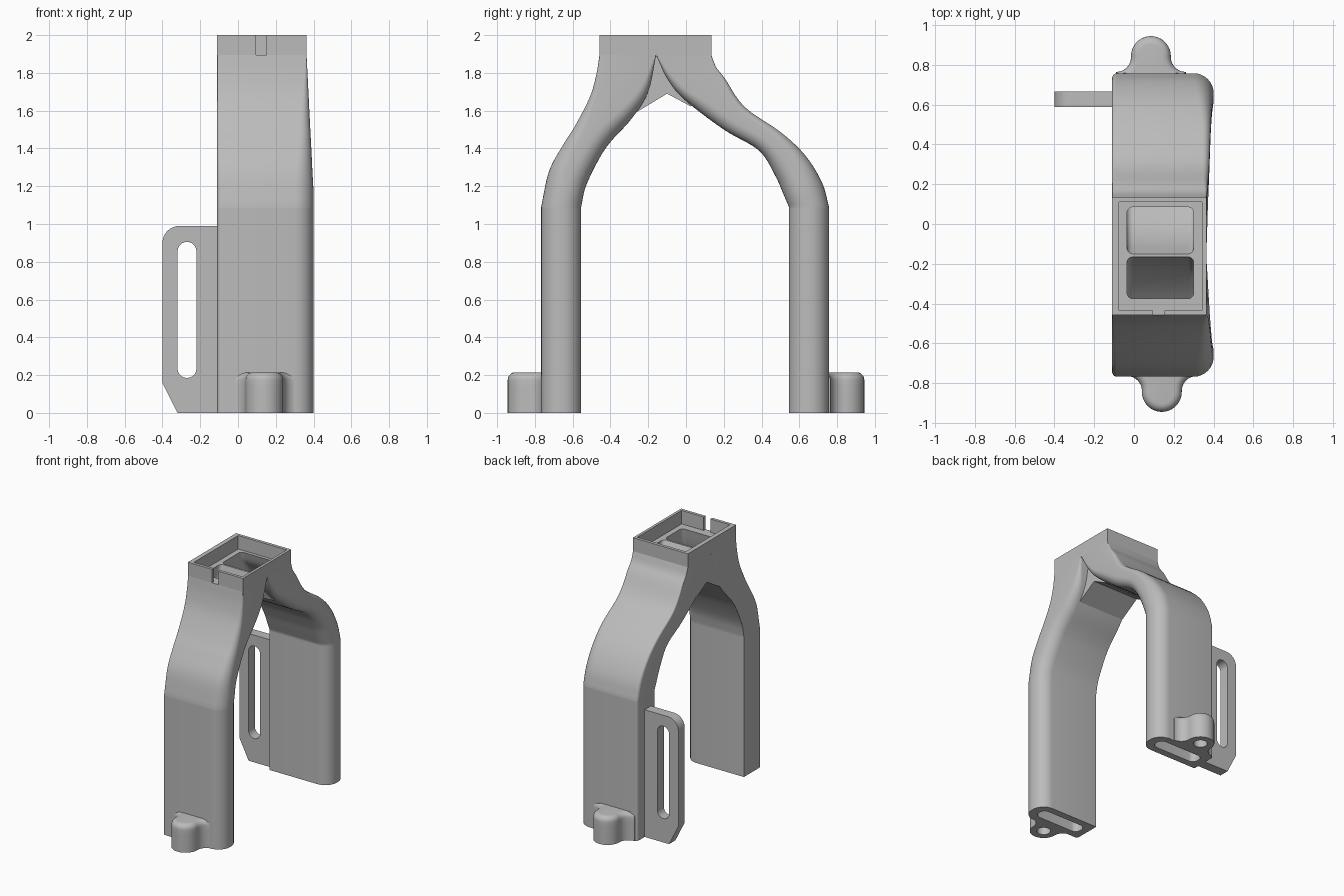
import bpy, bmesh, math
from mathutils import Vector

if "Cube" in bpy.data.objects:
    bpy.data.objects.remove(bpy.data.objects["Cube"])

grey = bpy.data.materials.new("plain grey")
grey.use_nodes = True
grey.diffuse_color = (0.5, 0.5, 0.5, 1)
grey.node_tree.nodes["Principled BSDF"].inputs["Base Color"].default_value = (0.5, 0.5, 0.5, 1)


def finish(name, bm):
    bmesh.ops.recalc_face_normals(bm, faces=bm.faces)
    mesh = bpy.data.meshes.new(name)
    bm.to_mesh(mesh)
    bm.free()
    mesh.materials.append(grey)
    obj = bpy.data.objects.new(name, mesh)
    bpy.context.collection.objects.link(obj)
    bpy.ops.object.select_all(action='DESELECT')
    obj.select_set(True)
    bpy.context.view_layer.objects.active = obj
    bpy.ops.object.shade_smooth_by_angle(angle=math.radians(32))
    return obj


def arc(cx, cy, r, start, end, n=8):
    return [(cx + r * math.cos(math.radians(start + (end - start) * k / n)),
             cy + r * math.sin(math.radians(start + (end - start) * k / n)))
            for k in range(n + 1)]


def prism(name, loops, place, low, high, bevel=0.0):
    """Extrude an outline (plus optional holes); place maps (u, v, height) to 3D."""
    bm = bmesh.new()
    edges = []
    for loop in loops:
        vs = [bm.verts.new(place(u, v, low)) for u, v in loop]
        edges += [bm.edges.new((vs[k - 1], vs[k])) for k in range(len(vs))]
    if len(loops) == 1:
        bm.faces.new(vs)
    else:
        bmesh.ops.triangle_fill(bm, edges=edges, use_beauty=True)
    ext = bmesh.ops.extrude_face_region(bm, geom=bm.faces[:], use_keep_orig=True)["geom"]
    top = [g for g in ext if isinstance(g, bmesh.types.BMVert)]
    step = Vector(place(0, 0, high)) - Vector(place(0, 0, low))
    bmesh.ops.translate(bm, verts=top, vec=step)
    if bevel:
        tops = set(top)
        rim = [e for e in bm.edges if set(e.verts) <= tops]
        bmesh.ops.bevel(bm, geom=rim, offset=bevel, segments=5, profile=0.5, affect='EDGES')
    return finish(name, bm)


# Hollow legs: each station is outer y, outer z, inner y, inner z
front_path = [(-.767, 1.09, -.555, 1.09), (-.725, 1.28, -.53, 1.2), (-.65, 1.42, -.46, 1.345),
              (-.587, 1.52, -.40, 1.434), (-.51, 1.67, -.286, 1.56), (-.475, 1.79, -.2, 1.70),
              (-.458, 1.895, -.158, 1.895)]
back_path = [(.757, 1.09, .545, 1.09), (.72, 1.22, .515, 1.16), (.63, 1.365, .47, 1.26),
             (.5, 1.487, .385, 1.39), (.31, 1.62, .2, 1.50), (.206, 1.77, -.01, 1.66),
             (.16, 1.83, -.1, 1.77), (.134, 1.895, -.158, 1.895)]


def smooth_path(points, steps=5):
    pts = [Vector(p) for p in points]
    pts = [pts[0] * 2 - pts[1]] + pts + [pts[-1] * 2 - pts[-2]]
    out = []
    for a, b, c, d in zip(pts, pts[1:], pts[2:], pts[3:]):
        for k in range(steps):
            t = k / steps
            out.append((2 * b + (c - a) * t + (2 * a - 5 * b + 4 * c - d) * t * t
                        + (3 * b - a - 3 * c + d) * t ** 3) / 2)
    return out + [pts[-2]]


def ring(bm, station, x0, x1, b0, b1, radii):
    """Rounded rectangle spanning x and the outer-to-inner direction."""
    outer, inner = Vector(station[:2]), Vector(station[2:])
    across = (inner - outer).normalized()
    b1 = (inner - outer).length - b1
    corners = [(x0, b0, 1, 1), (x1, b0, -1, 1), (x1, b1, -1, -1), (x0, b1, 1, -1)]
    verts = []
    for k, ((cx, cb, sx, sb), r) in enumerate(zip(corners, radii)):
        for x, b in arc(cx + sx * r, cb + sb * r, r, 180 + 90 * k, 270 + 90 * k):
            p = outer + across * b
            verts.append(bm.verts.new((x, p.x, p.y)))
    return verts


def leg(name, path, top_walls):
    bm = bmesh.new()
    start = path[0]
    stations = [Vector((start[0], z, start[2], z)) for z in (0, 1.08)] + smooth_path(path)
    skins, ducts = [], []
    for s in stations:
        f = min(1, max(0, (s[1] - 1.2) / 0.695))
        thick = (Vector(s[2:]) - Vector(s[:2])).length
        big = min(0.1, 0.46 * thick)
        skins.append(ring(bm, s, -.11, .4 - .037 * f, 0, 0,
                          (.022 * (1 - f) + .002, big * (1 - f) + .002,
                           big * (1 - f ** 4) + .002, .002)))
        wall = [.055 + (w - .055) * f ** 2 for w in top_walls]
        r = .045 - .015 * f
        ducts.append(ring(bm, s, -.055 + .02 * f, .335 - .035 * f, wall[0], wall[1], (r,) * 4))
    # Outer skin, duct, then the bottom and top rims, as one closed loop of rings
    loops = skins + ducts[::-1] + skins[:1]
    for a, b in zip(loops, loops[1:]):
        for k in range(len(a)):
            bm.faces.new((a[k - 1], a[k], b[k], b[k - 1]))
    finish(name, bm)


leg("front_leg", front_path, (.083, .007))
leg("back_leg", back_path, (.049, .008))

# Web filling the crotch between the legs, flush with the flat side
web = [(-.29, 1.575), (-.10, 1.69), (.03, 1.62), (-.02, 1.69), (-.1, 1.79),
       (-.155, 1.89), (-.165, 1.89), (-.205, 1.7)]
prism("crotch_web", [web], lambda u, v, h: (h, u, v), -.11, .29)

# Open socket rim on top, with a key notch in its front wall
rim = [(.095, -.458), (-.11, -.458), (-.11, .134), (.363, .134), (.363, -.458), (.152, -.458),
       (.152, -.435), (.342, -.435), (.342, .11), (-.075, .11), (-.075, -.435), (.095, -.435)]
prism("socket_rim", [rim], lambda u, v, h: (u, v, h), 1.895, 2)

# Screw bosses at the feet, filleted into the outer faces
boss = ([(-.175, -.045)] + arc(-.175, .075, .075, -90, 0) + arc(0, .08, .1, 180, 0, 18)
        + arc(.175, .075, .075, 180, 270) + [(.175, -.045)])
screw_hole = arc(0, .08, .05, 0, 345, 23)
for side, cx, sign in (("front", .14, -1), ("back", .085, 1)):
    def place(u, v, h, cx=cx, sign=sign):
        return (cx + u, sign * (.764 + v), h)
    prism(side + "_boss", [boss, screw_hole], place, 0, .14)
    prism(side + "_boss_cap", [boss], place, .14, .215, bevel=.04)

# Slotted side bracket on the back leg
plate = [(-.1, 0), (-.32, 0), (-.4, .16)] + arc(-.31, .9, .09, 180, 90) + [(-.1, .99)]
slot = arc(-.27, .855, .05, 0, 180, 12) + arc(-.27, .235, .05, 180, 360, 12)
prism("slotted_bracket", [plate, slot], lambda u, v, h: (u, h, v), .587, .665)
